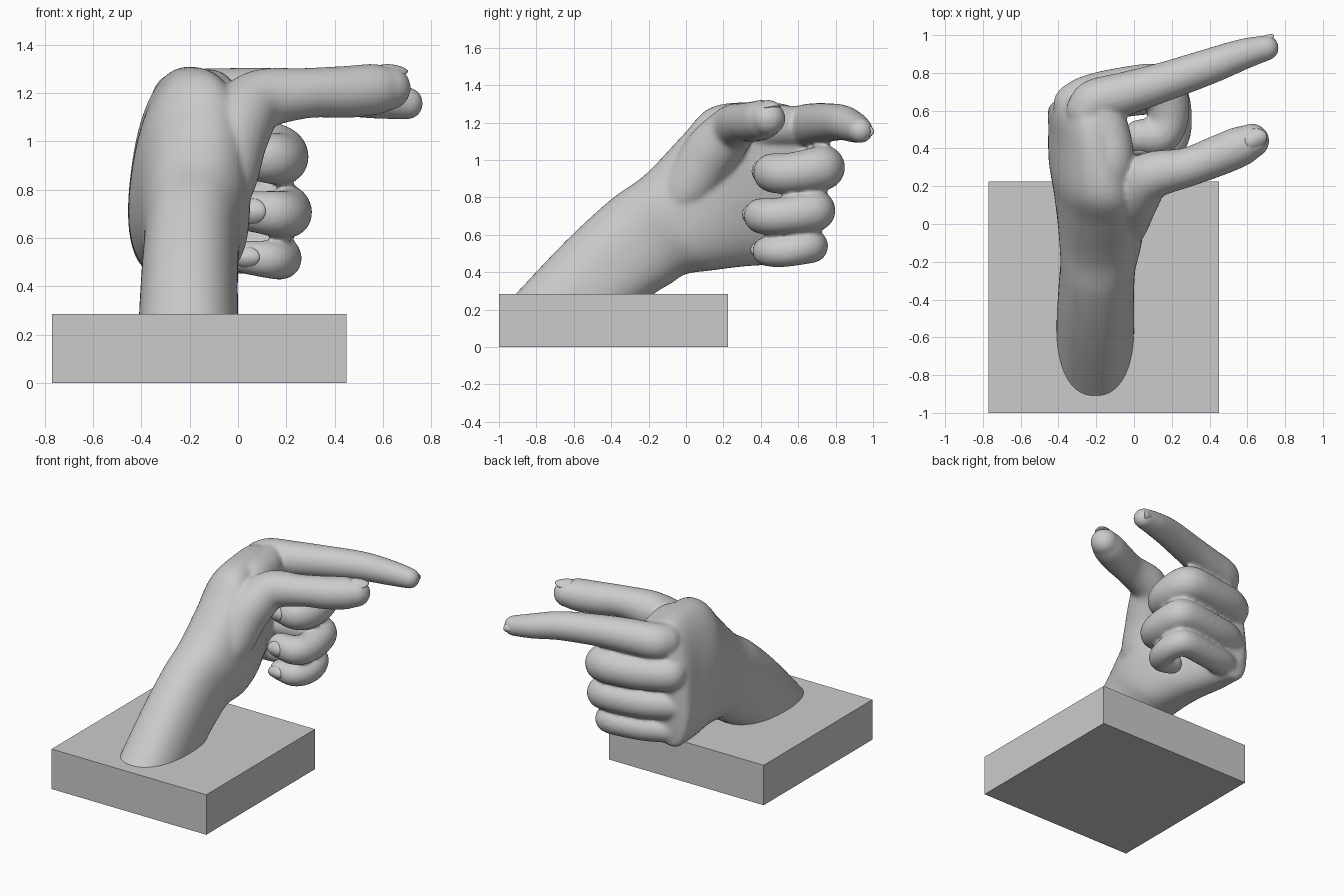
import bpy, bmesh, math
from mathutils import Vector

if "Cube" in bpy.data.objects:
    bpy.data.objects.remove(bpy.data.objects["Cube"])

GREY = (0.6, 0.6, 0.6, 1)
mat = bpy.data.materials.new("stone grey")
mat.use_nodes = True
mat.diffuse_color = GREY
mat.node_tree.nodes["Principled BSDF"].inputs["Base Color"].default_value = GREY


def finish(bm, name):
    bmesh.ops.recalc_face_normals(bm, faces=bm.faces)
    mesh = bpy.data.meshes.new(name)
    bm.to_mesh(mesh)
    bm.free()
    mesh.materials.append(mat)
    ob = bpy.data.objects.new(name, mesh)
    bpy.context.collection.objects.link(ob)
    return ob


def smooth_rows(rows, steps=6):
    """Catmull-Rom interpolation of equally long rows of numbers."""
    rows = [Vector(r) for r in rows]
    pad = [2 * rows[0] - rows[1]] + rows + [2 * rows[-1] - rows[-2]]
    out = []
    for a, b, c, d in zip(pad, pad[1:], pad[2:], pad[3:]):
        for i in range(steps):
            t = i / steps
            out.append(b + (c - a) * t / 2 + (a - 2.5 * b + 2 * c - d / 2) * t * t
                       + (1.5 * (b - c) + (d - a) / 2) * t ** 3)
    return out + [rows[-1]]


def loft(bm, rings, sides=32, power=1.0):
    """Skin elliptical rings, each given as centre and two half axes."""
    loops = []
    for centre, u, v in rings:
        loop = []
        for i in range(sides):
            a = 2 * math.pi * i / sides
            c, s = math.cos(a), math.sin(a)
            c, s = (math.copysign(abs(k) ** power, k) for k in (c, s))
            loop.append(bm.verts.new(centre + u * c + v * s))
        loops.append(loop)
    for p, q in zip(loops, loops[1:]):
        for i in range(sides):
            j = (i + 1) % sides
            bm.faces.new((p[i], p[j], q[j], q[i]))
    bm.faces.new(loops[0])
    bm.faces.new(loops[-1])


def finger(bm, path):
    """Round tube through (x, y, z, radius) points with rounded ends."""
    pts = smooth_rows(path)
    rings = []
    for i, p in enumerate(pts):
        along = (pts[min(i + 1, len(pts) - 1)] - pts[max(i - 1, 0)]).to_3d().normalized()
        side = along.cross(Vector((0, 0, 1))).normalized()
        up = side.cross(along)
        rings.append((p.to_3d(), side * p.w, up * p.w))
    loft(bm, rings, 24)
    for p in (pts[0], pts[-1]):
        ball = bmesh.ops.create_uvsphere(bm, u_segments=24, v_segments=16, radius=p.w)
        bmesh.ops.translate(bm, verts=ball["verts"], vec=p.to_3d())


hand = bmesh.new()

# Forearm and palm: upper y, z, lower y, z, x range, sideways lean
sections = [
    (-0.98, 0.21, -0.30, 0.17, -0.41, 0.00, 0),
    (-0.91, 0.285, -0.17, 0.285, -0.41, 0.00, 0),
    (-0.64, 0.57, -0.08, 0.34, -0.40, 0.00, 0),
    (-0.40, 0.79, 0.00, 0.39, -0.39, 0.01, 0),
    (-0.22, 0.92, 0.14, 0.41, -0.40, 0.045, 0.01),
    (-0.02, 1.13, 0.30, 0.43, -0.42, 0.045, 0.04),
    (0.13, 1.28, 0.45, 0.44, -0.44, 0.00, 0.06),
    (0.36, 1.31, 0.58, 0.45, -0.44, -0.07, 0.06),
    (0.56, 1.29, 0.64, 0.46, -0.44, -0.12, 0.05),
    (0.67, 1.20, 0.66, 0.53, -0.39, -0.16, 0.03),
]
rings = []
for row in smooth_rows(sections):
    uy, uz, ly, lz, x0, x1, lean = row
    rings.append((Vector(((x0 + x1) / 2, (uy + ly) / 2, (uz + lz) / 2)),
                  Vector((lean, (uy - ly) / 2, (uz - lz) / 2)),
                  Vector(((x1 - x0) / 2, 0, 0))))
loft(hand, rings, 48, 0.87)

# Thumb with its fleshy base
finger(hand, [(-0.16, -0.14, 0.68, 0.12), (-0.07, 0.00, 0.83, 0.14),
              (-0.02, 0.13, 1.03, 0.15), (0.08, 0.25, 1.165, 0.13),
              (0.28, 0.30, 1.20, 0.105), (0.44, 0.36, 1.205, 0.108),
              (0.56, 0.41, 1.215, 0.107), (0.625, 0.44, 1.222, 0.092)])
# Web of flesh between thumb and index finger
finger(hand, [(-0.20, 0.12, 1.00, 0.11), (-0.15, 0.21, 1.12, 0.12),
              (-0.12, 0.32, 1.175, 0.12), (-0.13, 0.46, 1.18, 0.115),
              (-0.17, 0.60, 1.18, 0.11)])
# Pointing index finger
finger(hand, [(-0.24, 0.60, 1.17, 0.12), (-0.20, 0.65, 1.18, 0.12),
              (-0.05, 0.69, 1.19, 0.115), (0.15, 0.75, 1.20, 0.105),
              (0.40, 0.835, 1.20, 0.095), (0.58, 0.90, 1.175, 0.082),
              (0.70, 0.932, 1.158, 0.068)])
# Three curled fingers: height, radius, bend x, knuckle y, tip y
curled = [(0.95, 0.118, 0.165, 0.73, 0.46),
          (0.72, 0.107, 0.190, 0.69, 0.40),
          (0.53, 0.088, 0.165, 0.67, 0.43)]
for z, r, x, y, tip in curled:
    finger(hand, [(-0.31, y - 0.10, z + 0.02, r), (-0.24, y - 0.06, z + 0.02, r),
                  (-0.10, y - 0.025, z + 0.01, r),
                  (x - 0.06, y, z + 0.01, r * 1.02), (x, y - 0.04, z, r),
                  (x + 0.015, tip + 0.10, z - 0.02, r * 0.93),
                  (x - 0.03, tip + 0.01, z - 0.02, r * 0.9),
                  (x - 0.13, tip, z - 0.01, r * 0.8)])

ob = finish(hand, "hand")
remesh = ob.modifiers.new("blend", "REMESH")
remesh.mode = "VOXEL"
remesh.voxel_size = 0.011
remesh.use_smooth_shade = True
soften = ob.modifiers.new("soften", "SMOOTH")
soften.factor = 0.5
soften.iterations = 14


# Fingernails: thin domes laid on the finger tips
def nail(name, at, along, out, length, width):
    along, out = Vector(along).normalized(), Vector(out).normalized()
    out = (out - along * out.dot(along)).normalized()
    side = out.cross(along)
    bm = bmesh.new()
    bmesh.ops.create_uvsphere(bm, u_segments=24, v_segments=12, radius=1)
    for v in bm.verts:
        x, y, z = v.co
        v.co = (Vector(at) + along * x * length + side * y * width
                + out * (z * 0.016 - y * y * 0.02))
    for f in bm.faces:
        f.smooth = True
    finish(bm, name)


nail("thumb_nail", (0.645, 0.45, 1.302), (0.85, 0.4, -0.15), (-0.1, -0.1, 1), 0.062, 0.055)
nail("index_nail", (0.695, 0.983, 1.155), (0.9, 0.3, -0.08), (-0.3, 1, 0), 0.05, 0.038)
for label, (z, r, x, y, tip) in zip(("middle", "ring", "little"), curled):
    nail(label + "_nail", (x - 0.13, tip - r * 0.78, z - 0.01), (-1, 0.1, 0), (0, -1, 0),
         0.055, r * 0.5)

# Square plinth
slab = bmesh.new()
bmesh.ops.create_cube(slab, size=1)
for v in slab.verts:
    v.co = ((v.co.x * 1.22) - 0.16, (v.co.y * 1.225) - 0.3875, (v.co.z + 0.5) * 0.285)
finish(slab, "plinth")
